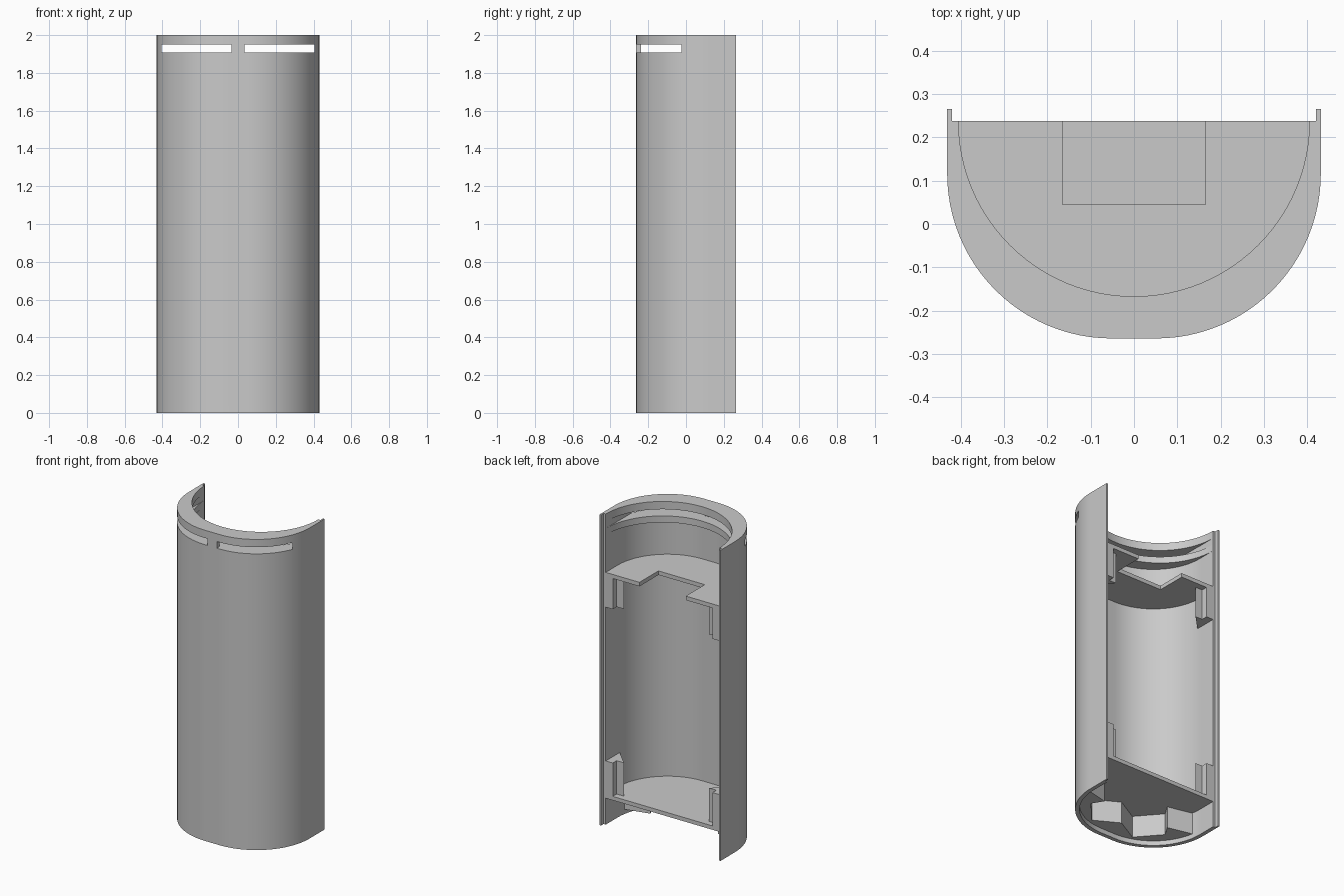
import bpy
import bmesh
from math import cos, sin, pi

cube = bpy.data.objects.get("Cube")
if cube:
    bpy.data.objects.remove(cube, do_unlink=True)

grey = bpy.data.materials.new("plain grey")
grey.use_nodes = True
COLOUR = (0.59, 0.59, 0.59, 1)
grey.diffuse_color = COLOUR
grey.node_tree.nodes["Principled BSDF"].inputs["Base Color"].default_value = COLOUR

BACK = 0.238     # rear plane of the half shell
BORE = 0.405     # radius of the round rings
WALL = 0.026     # shell thickness
STEPS = 24


def prism(name, outline, bottom, top):
    """Extrude a flat outline upwards into a closed solid."""
    bm = bmesh.new()
    base = bm.faces.new([bm.verts.new((x, y, bottom)) for x, y in outline])
    moved = bmesh.ops.extrude_face_region(bm, geom=[base])["geom"]
    verts = [v for v in moved if isinstance(v, bmesh.types.BMVert)]
    bmesh.ops.translate(bm, verts=verts, vec=(0, 0, top - bottom))
    bmesh.ops.recalc_face_normals(bm, faces=bm.faces)
    mesh = bpy.data.meshes.new(name)
    bm.to_mesh(mesh)
    bm.free()
    mesh.materials.append(grey)
    obj = bpy.data.objects.new(name, mesh)
    bpy.context.collection.objects.link(obj)
    return obj


def rounded(inset):
    """Front outline: two quarter rounds joined by a short flat, left to right."""
    r = 0.38 - inset
    half = [(0.051 + r * sin(a), 0.116 - r * cos(a))
            for a in (i * pi / 2 / STEPS for i in range(STEPS + 1))]
    return [(-x, y) for x, y in reversed(half)] + half


def inside(inset, back):
    """Rounded front closed by a straight back edge."""
    front = rounded(inset)
    return front + [(front[-1][0], back), (front[0][0], back)]


def bore(radius):
    """Half circle through the front, right to left."""
    return [(radius * cos(a), BACK - radius * sin(a))
            for a in (i * pi / (2 * STEPS) for i in range(2 * STEPS + 1))]


def select_only(obj):
    bpy.ops.object.select_all(action='DESELECT')
    obj.select_set(True)
    bpy.context.view_layer.objects.active = obj


def cut(target, cutter):
    cutter.hide_render = True
    mod = target.modifiers.new("cut", 'BOOLEAN')
    mod.operation = 'DIFFERENCE'
    mod.solver = 'EXACT'
    mod.object = cutter
    select_only(target)
    bpy.ops.object.modifier_apply(modifier=mod.name)
    bpy.data.objects.remove(cutter, do_unlink=True)


# Half shell with thin lips along both rear edges
lip = [(0.431, 0.265), (0.42, 0.265), (0.42, BACK)]
outline = rounded(0) + lip + bore(BORE) + [(-x, y) for x, y in reversed(lip)]
shell = prism("shell", outline, 0, 2)

# Main hollow, then the groove that leaves two round rings, and two front slots
cut(shell, prism("hollow", inside(WALL, 0.3), -0.1, 1.865))
cut(shell, prism("groove", inside(WALL, 0.3), 1.907, 1.95))
for x0, x1 in ((-0.404, -0.034), (0.034, 0.404)):
    slot = [(x0, -0.4), (x1, -0.4), (x1, 0.1), (x0, 0.1)]
    cut(shell, prism("slot", slot, 1.907, 1.95))
select_only(shell)
bpy.ops.object.shade_smooth_by_angle(angle=0.5)

# Floor and notched upper shelf
prism("floor", inside(WALL - 0.002, BACK), 0.17, 0.195)
notch = [(0.165, BACK), (0.165, 0.045), (-0.165, 0.045), (-0.165, BACK)]
shelf = inside(WALL - 0.002, BACK)
prism("upper_shelf", shelf[:-1] + notch + shelf[-1:], 1.598, 1.624)

# Stepped corner brackets above the floor and below the shelf
for side, s in (("left", 1), ("right", -1)):
    for level, z0, z1 in (("lower", 0.19, 0.41), ("upper", 1.4, 1.6)):
        prism(f"{level}_{side}_bracket",
              [(s * x, y) for x, y in ((0.41, BACK), (0.355, BACK), (0.355, 0.198),
                                       (0.304, 0.198), (0.41, 0.09))], z0, z1)

# Zigzag rib hanging below the floor, backed by the front wall
zigzag = [(0.41, 0.057), (0.24, 0.017), (0.283, -0.054), (0.155, -0.2)]
front = [p for p in rounded(0.015) if p[1] < 0.05]
rib = front + zigzag + [(0, -0.113)] + [(-x, y) for x, y in reversed(zigzag)]
prism("base_rib", rib, 0.03, 0.172)
